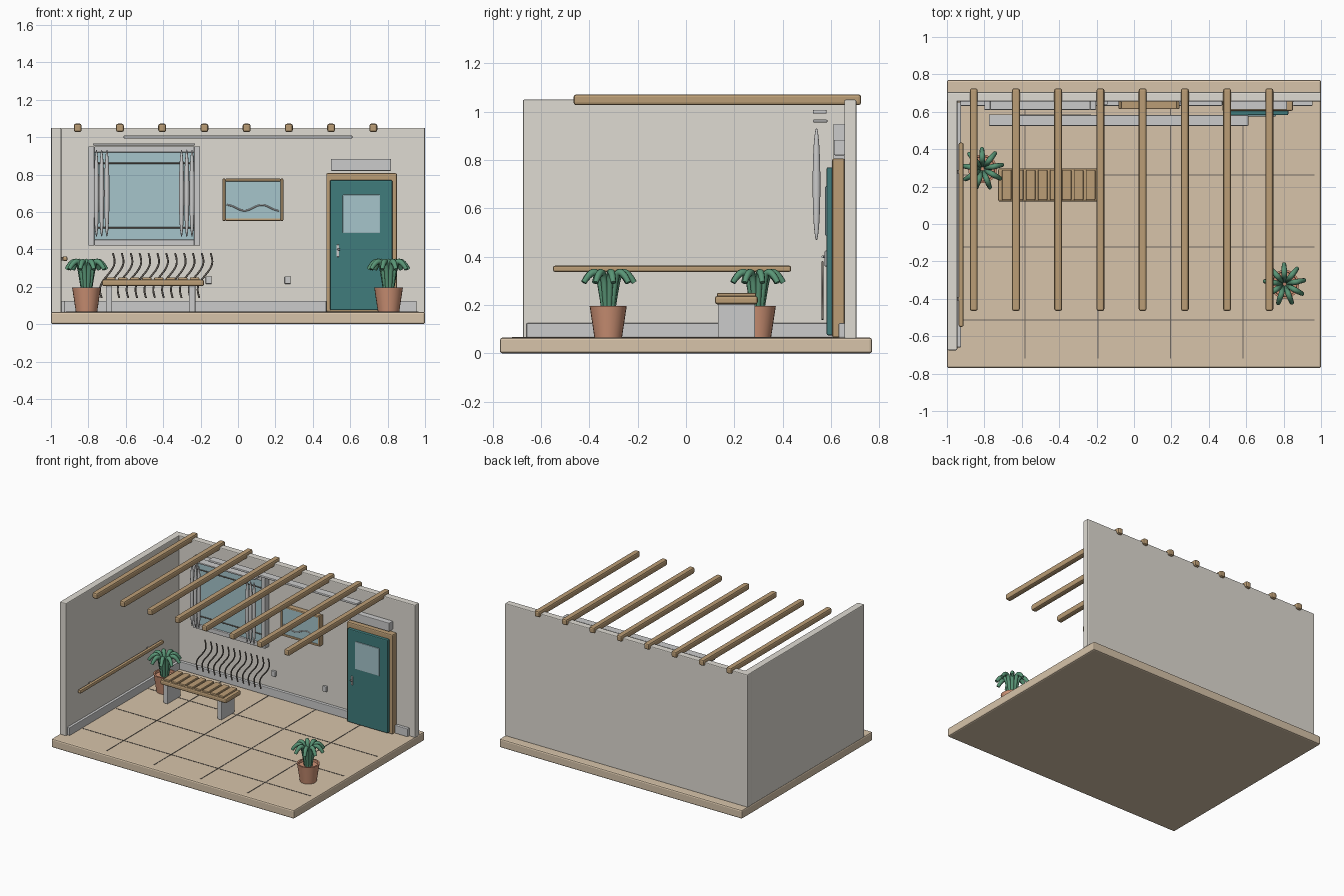
import bpy, bmesh, math
from mathutils import Vector

if "Cube" in bpy.data.objects:
    bpy.data.objects.remove(bpy.data.objects["Cube"])


def mat(name, r, g, b):
    m = bpy.data.materials.new(name)
    m.diffuse_color = (r, g, b, 1)
    m.use_nodes = True
    m.node_tree.nodes["Principled BSDF"].inputs["Base Color"].default_value = m.diffuse_color
    return m


WOOD = mat("wood", 0.50, 0.34, 0.18)
FLOOR = mat("sandstone", 0.68, 0.55, 0.40)
WALL = mat("plaster", 0.74, 0.71, 0.65)
TEAL = mat("teal paint", 0.05, 0.20, 0.20)
GLASS = mat("glass", 0.38, 0.56, 0.60)
CLAY = mat("terracotta", 0.62, 0.29, 0.18)
LEAF = mat("leaf", 0.10, 0.30, 0.18)
DARK = mat("dark metal", 0.16, 0.14, 0.12)
WHITE = mat("off white", 0.74, 0.76, 0.75)


def finish(o, m):
    if m:
        o.data.materials.append(m)
    return o


def mesh_object(name, bm, m, smooth=False):
    me = bpy.data.meshes.new(name)
    bm.to_mesh(me)
    bm.free()
    if smooth:
        for p in me.polygons:
            p.use_smooth = True
    o = bpy.data.objects.new(name, me)
    bpy.context.collection.objects.link(o)
    return finish(o, m)


def box(name, x, y, z, m=WHITE, bevel=0.004):
    """Box from (min, max) pairs, with a rounded edge."""
    bm = bmesh.new()
    bmesh.ops.create_cube(bm, size=1)
    for v in bm.verts:
        v.co = Vector([(a + b) / 2 + c * (b - a) for (a, b), c in zip((x, y, z), v.co)])
    o = mesh_object(name, bm, m)
    if bevel:
        b = o.modifiers.new("bevel", "BEVEL")
        b.width, b.segments = bevel, 2
    return o


def frame(name, x, y, z, t, m):
    """Rectangular ring of four bars."""
    box(name + "_left", (x[0], x[0] + t), y, z, m)
    box(name + "_right", (x[1] - t, x[1]), y, z, m)
    box(name + "_bottom", (x[0] + t, x[1] - t), y, (z[0], z[0] + t), m)
    box(name + "_top", (x[0] + t, x[1] - t), y, (z[1] - t, z[1]), m)


def tube(name, pts, r, m, radii=None, poly=False):
    """Round tube along points, smooth unless poly."""
    cu = bpy.data.curves.new(name, "CURVE")
    cu.dimensions = "3D"
    cu.bevel_depth, cu.bevel_resolution = r, 2
    cu.use_fill_caps = True
    cu.resolution_u = 6
    s = cu.splines.new("POLY" if poly else "NURBS")
    s.points.add(len(pts) - 1)
    for i, p in enumerate(pts):
        s.points[i].co = (*p, 1)
        s.points[i].radius = radii[i] if radii else 1
    if not poly:
        s.use_endpoint_u = True
        s.order_u = 3
    o = bpy.data.objects.new(name, cu)
    bpy.context.collection.objects.link(o)
    return finish(o, m)


def lathe(name, profile, loc, m, n=24):
    """Spin an (r, z) profile around z."""
    bm = bmesh.new()
    rings = [[bm.verts.new((loc[0] + r * math.cos(a), loc[1] + r * math.sin(a), loc[2] + z))
              for a in (2 * math.pi * k / n for k in range(n))] for r, z in profile]
    for a, b in zip(rings, rings[1:]):
        for k in range(n):
            bm.faces.new((a[k], a[(k + 1) % n], b[(k + 1) % n], b[k]))
    bm.faces.new(rings[0][::-1])
    bm.faces.new(rings[-1])
    o = mesh_object(name, bm, m)
    bpy.context.view_layer.objects.active = o
    o.select_set(True)
    bpy.ops.object.shade_smooth_by_angle()
    o.select_set(False)
    return o


# Floor slab, walls and skirting
box("floor", (-1, 1), (-0.77, 0.77), (0, 0.065), FLOOR, 0.01)
box("back_wall", (-1, 1), (0.655, 0.705), (0.06, 1.05), WALL, 0.006)
box("left_wall", (-0.998, -0.945), (-0.675, 0.68), (0.06, 1.05), WALL, 0.006)
box("back_skirting_left", (-0.93, 0.472), (0.632, 0.657), (0.065, 0.125))
box("back_skirting_right", (0.85, 0.955), (0.632, 0.657), (0.065, 0.125))
box("left_skirting", (-0.947, -0.925), (-0.66, 0.65), (0.065, 0.125))

# Tile joints
for i, x in enumerate((-0.583, -0.193, 0.195, 0.583)):
    box(f"joint_long_{i}", (x - 0.003, x + 0.003), (-0.72, 0.65), (0.06, 0.067), DARK, 0)
for i, y in enumerate((0.262, -0.123, -0.513)):
    box(f"joint_cross_{i}", (-0.92, 0.965), (y - 0.003, y + 0.003), (0.06, 0.0668), DARK, 0)

# Overhead beams
for i in range(8):
    x = -0.857 + i * 0.2258
    box(f"beam_{i}", (x - 0.021, x + 0.021), (-0.465, 0.725), (1.027, 1.072), WOOD, 0.011)

# Window with glass and grille
frame("window_frame", (-0.80, -0.203), (0.61, 0.657), (0.42, 0.95), 0.032, WHITE)
box("window_glass", (-0.775, -0.228), (0.625, 0.645), (0.445, 0.925), GLASS, 0)
for i, z in enumerate((0.515, 0.86)):
    tube(f"window_bar_{i}", [(-0.77, 0.62, z), (-0.235, 0.62, z)], 0.004, DARK, poly=True)

# Curtains on a flat rail
box("curtain_rail", (-0.775, -0.23), (0.525, 0.585), (0.956, 0.967), WHITE, 0.003)
for s, x0 in (("left", -0.757), ("right", -0.302)):
    for i in range(3):
        bm = bmesh.new()
        bmesh.ops.create_uvsphere(bm, u_segments=12, v_segments=16, radius=1)
        for v in bm.verts:
            v.co = (x0 + 0.028 * i + v.co.x * 0.014, 0.54 + v.co.y * 0.016, 0.70 + v.co.z * 0.233)
        mesh_object(f"curtain_{s}_{i}", bm, WHITE, True)

# Ceiling light strip
box("light_strip", (-0.612, 0.612), (0.525, 0.582), (0.992, 1.008), WHITE, 0.005)

# Row of wavy radiator pipes
for i in range(12):
    x = -0.699 + i * 0.0475
    pts = [(x + 0.024 * math.sin(-t * 2 * math.pi) + 0.03 * (2 * t - 1), 0.565, 0.14 + 0.24 * t)
           for t in (k / 8 for k in range(9))]
    tube(f"radiator_pipe_{i}", pts, 0.005, DARK)

# Framed picture with a wave line
frame("picture_frame", (-0.082, 0.242), (0.615, 0.657), (0.552, 0.778), 0.014, WOOD)
box("picture_panel", (-0.07, 0.23), (0.622, 0.65), (0.564, 0.766), GLASS, 0)
tube("picture_wave", [(-0.06 + 0.28 * t, 0.62, 0.622 + 0.016 * math.sin(1.5 + t * 9.5))
                      for t in (k / 14 for k in range(15))], 0.004, WHITE)

# Door, pane, handle and blank sign plate
box("door_frame", (0.472, 0.85), (0.605, 0.657), (0.065, 0.807), WOOD, 0.008)
box("door_leaf", (0.492, 0.825), (0.582, 0.61), (0.075, 0.77), TEAL, 0.006)
box("door_pane", (0.56, 0.76), (0.576, 0.59), (0.487, 0.692), GLASS, 0.003)
box("handle_plate", (0.527, 0.541), (0.574, 0.586), (0.36, 0.425), WHITE, 0.003)
tube("handle_grip", [(0.534, 0.58, 0.40), (0.534, 0.565, 0.40), (0.545, 0.565, 0.40)], 0.005, WHITE, poly=True)
box("sign_plate", (0.497, 0.818), (0.612, 0.657), (0.82, 0.884), WHITE)

# Sockets
for i, x in enumerate((-0.157, 0.265)):
    box(f"socket_{i}", (x - 0.016, x + 0.016), (0.638, 0.657), (0.215, 0.255))

# Handrail on the left wall
box("handrail", (-0.937, -0.912), (-0.55, 0.435), (0.337, 0.363), WOOD, 0.008)
for y in (-0.4, 0.28):
    box("handrail_bracket", (-0.95, -0.93), (y - 0.01, y + 0.01), (0.34, 0.36), DARK, 0.002)

# Bench
box("bench_seat", (-0.727, -0.182), (0.12, 0.297), (0.203, 0.238), WOOD, 0.01)
for i in range(8):
    x = -0.68 + i * 0.064
    box(f"bench_slat_{i}", (x - 0.025, x + 0.025), (0.128, 0.29), (0.234, 0.25), WOOD, 0.005)
for i, x in enumerate((-0.69, -0.245)):
    box(f"bench_leg_{i}", (x - 0.017, x + 0.017), (0.132, 0.286), (0.065, 0.206))

# Potted plants
for n, (px, py) in enumerate(((-0.81, 0.295), (0.805, -0.322))):
    lathe(f"pot_{n}", [(0.057, 0), (0.077, 0.132), (0.066, 0.132), (0.064, 0.115)], (px, py, 0.065), CLAY)
    for k in range(9):
        a = 2 * math.pi * k / 9 + 0.2
        pts = [(px + r * math.cos(a), py + r * math.sin(a), z)
               for r, z in ((0.018, 0.17), (0.028, 0.25), (0.042, 0.335), (0.082, 0.335), (0.108, 0.293))]
        tube(f"leaf_{n}_{k}", pts, 0.015, LEAF, (0.7, 0.85, 1, 1, 0.75))
